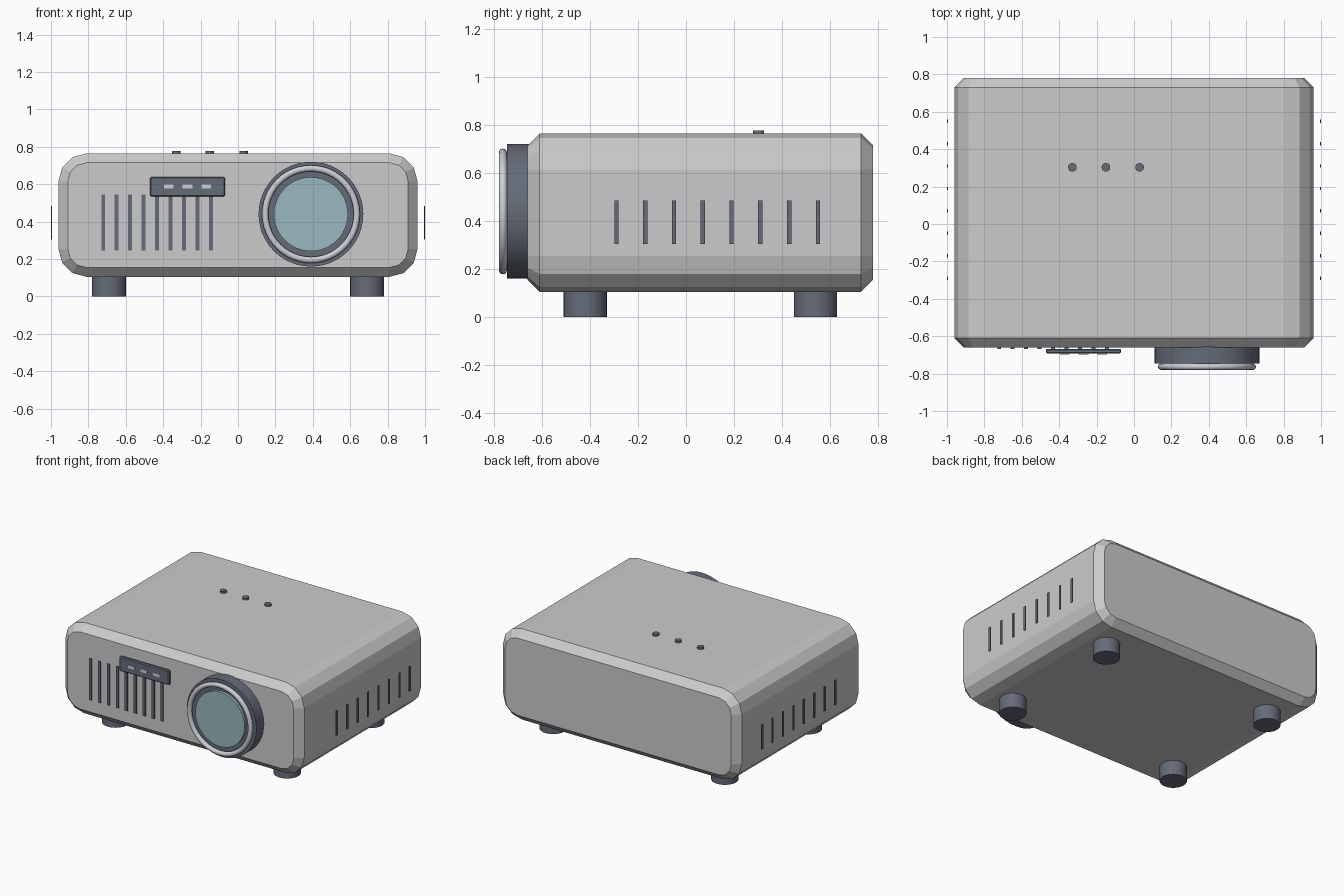
import bpy, bmesh
from math import radians, sin, cos, pi
from mathutils import Matrix

if "Cube" in bpy.data.objects:
    bpy.data.objects.remove(bpy.data.objects["Cube"])


def material(name, color):
    m = bpy.data.materials.new(name)
    m.diffuse_color = (*color, 1)
    m.use_nodes = True
    m.node_tree.nodes["Principled BSDF"].inputs["Base Color"].default_value = m.diffuse_color
    return m


DARK = material("dark_trim", (0.13, 0.15, 0.19))
LIGHT = material("light_trim", (0.6, 0.62, 0.66))
GLASS = material("lens_glass", (0.32, 0.48, 0.52))


def finish(name, bm, mat=None, smooth=False):
    mesh = bpy.data.meshes.new(name)
    bmesh.ops.recalc_face_normals(bm, faces=bm.faces)
    bm.to_mesh(mesh)
    bm.free()
    ob = bpy.data.objects.new(name, mesh)
    bpy.context.collection.objects.link(ob)
    if mat:
        mesh.materials.append(mat)
    if smooth:
        bpy.ops.object.select_all(action='DESELECT')
        ob.select_set(True)
        bpy.context.view_layer.objects.active = ob
        bpy.ops.object.shade_smooth_by_angle(angle=radians(35))
    return ob


def box(name, center, size, mat=None, bevel=0):
    bm = bmesh.new()
    bmesh.ops.create_cube(bm, size=1, matrix=Matrix.Translation(center) @ Matrix.Diagonal((*size, 1)))
    if bevel:
        bmesh.ops.bevel(bm, geom=bm.edges[:], offset=bevel, segments=1, affect='EDGES')
    return finish(name, bm, mat)


def cylinder(name, center, radius, depth, axis='Z', mat=None, sides=32):
    bm = bmesh.new()
    rot = Matrix.Rotation(pi / 2, 4, 'X') if axis == 'Y' else Matrix()
    bmesh.ops.create_cone(bm, cap_ends=True, segments=sides, radius1=radius, radius2=radius,
                          depth=depth, matrix=Matrix.Translation(center) @ rot)
    return finish(name, bm, mat, True)


def rounded_profile(inset):
    # corner arcs of the body cross-section, three segments each
    pts = []
    for k, (sx, sz) in enumerate([(1, 1), (-1, 1), (-1, -1), (1, -1)]):
        for i in range(4):
            a = k * pi / 2 + i * pi / 6
            r = 0.15 - inset
            pts.append((sx * 0.81 + r * cos(a), 0.435 + sz * 0.18 + r * sin(a)))
    return pts


# Body: rounded section lofted front to back with chamfered ends
bm = bmesh.new()
rings = [[bm.verts.new((x, y, z)) for x, z in rounded_profile(inset)]
         for y, inset in [(-0.66, 0.05), (-0.61, 0), (0.73, 0), (0.78, 0.05)]]
for a, b in zip(rings, rings[1:]):
    for i in range(len(a)):
        j = (i + 1) % len(a)
        bm.faces.new((a[i], a[j], b[j], b[i]))
bm.faces.new(rings[0])
bm.faces.new(rings[-1])
finish("body", bm)

# Lens: housing, rim and glass
LX, LZ = 0.39, 0.44
cylinder("lens_housing", (LX, -0.675, LZ), 0.28, 0.14, 'Y', DARK, 48)
cylinder("lens_glass", (LX, -0.75, LZ), 0.198, 0.03, 'Y', GLASS, 48)
bm = bmesh.new()
loops = []
for i in range(48):
    a = 2 * pi * i / 48
    loops.append([])
    for j in range(12):
        b = 2 * pi * j / 12
        r = 0.245 + 0.017 * cos(b)
        loops[-1].append(bm.verts.new((LX + r * cos(a), -0.763 + 0.017 * sin(b), LZ + r * sin(a))))
for i in range(48):
    p, q = loops[i], loops[(i + 1) % 48]
    for j in range(12):
        k = (j + 1) % 12
        bm.faces.new((p[j], q[j], q[k], p[k]))
finish("lens_rim", bm, LIGHT, True)

# Front vent slats
for i in range(9):
    box(f"front_vent_{i}", (-0.721 + 0.072 * i, -0.66, 0.395), (0.02, 0.016, 0.30), DARK)

# Control panel with indicator lights
box("control_panel", (-0.27, -0.68, 0.587), (0.40, 0.026, 0.104), DARK, 0.006)
for i in range(3):
    box(f"indicator_{i}", (-0.37 + 0.1 * i, -0.693, 0.587), (0.052, 0.008, 0.022), LIGHT)

# Side vent slats, standing just off both sides
for side, s in (("left", -1), ("right", 1)):
    for i in range(8):
        box(f"{side}_vent_{i}", (s * 0.997, -0.29 + 0.12 * i, 0.395), (0.006, 0.018, 0.18), DARK)

# Top buttons
for i in range(3):
    cylinder(f"button_{i}", (-0.33 + 0.18 * i, 0.303, 0.768), 0.023, 0.02, 'Z', DARK, 24)

# Feet
for x in (-0.69, 0.69):
    for y in (-0.42, 0.54):
        cylinder(f"foot_{'left' if x < 0 else 'right'}_{'front' if y < 0 else 'back'}",
                 (x, y, 0.055), 0.09, 0.11, 'Z', DARK)
